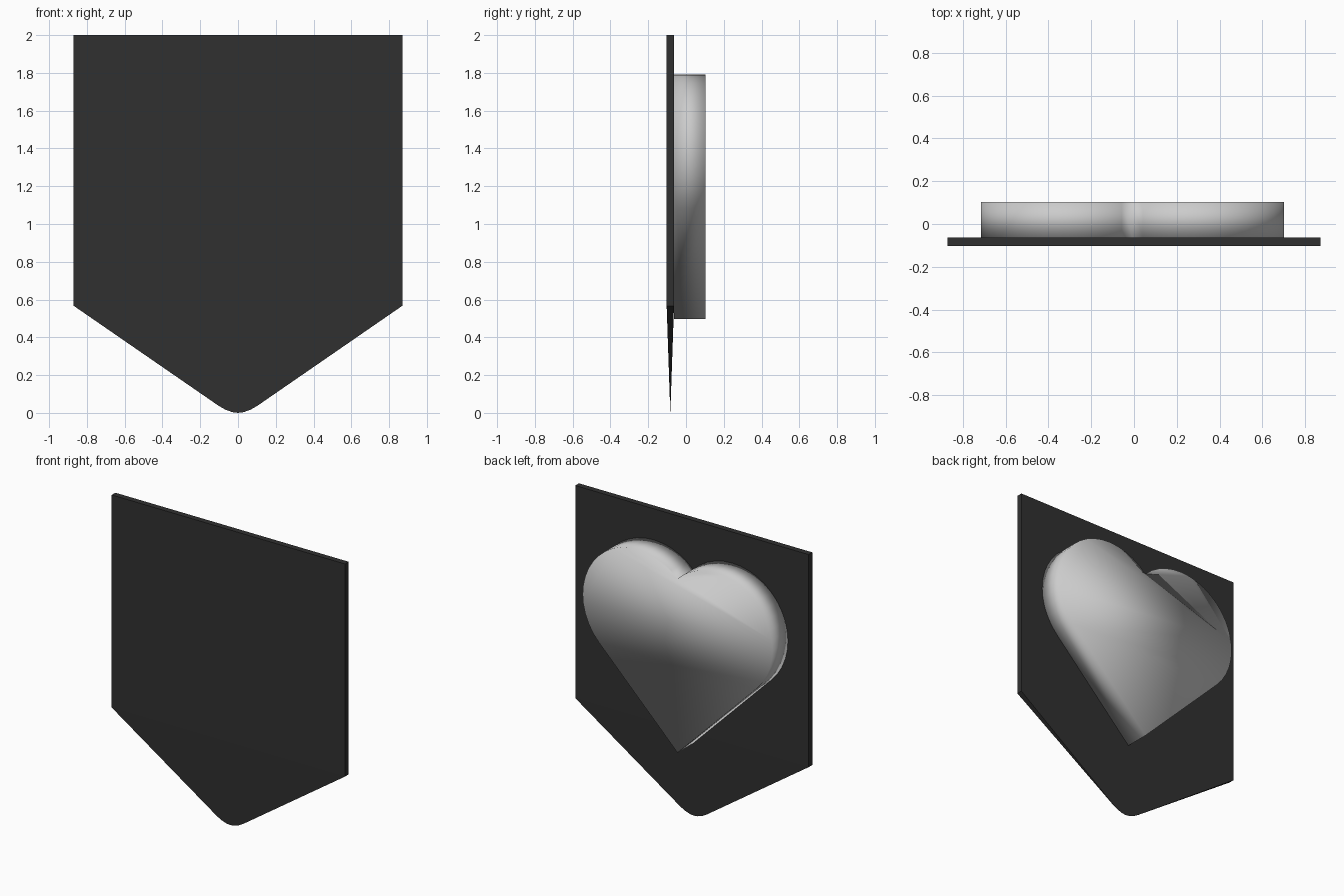
import bpy, bmesh
from math import sin, cos, pi, sqrt

if "Cube" in bpy.data.objects:
    bpy.data.objects.remove(bpy.data.objects["Cube"])


def prism(name, outline, y_range):
    """Solid between two copies of an (x, z) outline; y_range(z) gives front and back y."""
    bm = bmesh.new()
    front = [bm.verts.new((x, y_range(z)[0], z)) for x, z in outline]
    back = [bm.verts.new((x, y_range(z)[1], z)) for x, z in outline]
    n = len(outline)
    for i in range(n):
        j = (i + 1) % n
        bm.faces.new((front[i], front[j], back[j], back[i]))
    return bm, front, back


def finish(name, bm, smooth):
    bmesh.ops.recalc_face_normals(bm, faces=bm.faces)
    me = bpy.data.meshes.new(name)
    bm.to_mesh(me)
    bm.free()
    for p in me.polygons:
        p.use_smooth = smooth
    ob = bpy.data.objects.new(name, me)
    bpy.context.collection.objects.link(ob)
    return ob


# Backing plate: flat upper part, wedge-thinned point with a rounded tip
SHOULDER = 0.567
MID, HALF = -0.083, 0.0195


def plate_y(z):
    h = max(HALF * min(z / SHOULDER, 1), 0.0003)
    return MID - h, MID + h


half = [(0.87, SHOULDER), (0.135, 0.06), (0.10, 0.036), (0.065, 0.016), (0.03, 0.004)]
lower = half + [(0, 0)] + [(-x, z) for x, z in reversed(half)]
bm, f, b = prism("backing_plate", [(0.87, 2.0)] + lower + [(-0.87, 2.0)], plate_y)
for v in (f, b):
    bm.faces.new((v[0], v[1], v[-2], v[-1]))
    bm.faces.new(v[1:-1])
plate = finish("backing_plate", bm, False)
mat = bpy.data.materials.new("dark_plate")
mat.diffuse_color = (0.03, 0.03, 0.03, 1)
mat.use_nodes = True
mat.node_tree.nodes["Principled BSDF"].inputs["Base Color"].default_value = mat.diffuse_color
plate.data.materials.append(mat)

# Heart: a square on its corner with a half circle on each upper side
SIDE, CX, BASE, SEG = 0.829, -0.008, 0.497, 20
d = SIDE / (2 * sqrt(2))


def lobe(sign):
    pts = []
    for i in range(SEG + 1):
        a = -pi / 4 + pi * i / SEG
        pts.append((CX + sign * (d + SIDE / 2 * cos(a)), BASE + 3 * d + SIDE / 2 * sin(a)))
    return pts


outline = [(CX, BASE)] + lobe(1) + lobe(-1)[::-1][1:]
bm, f, b = prism("heart", outline, lambda z: (MID + HALF, 0.102))
for v in (f, b):
    bm.faces.new(v)
heart = finish("heart", bm, True)
